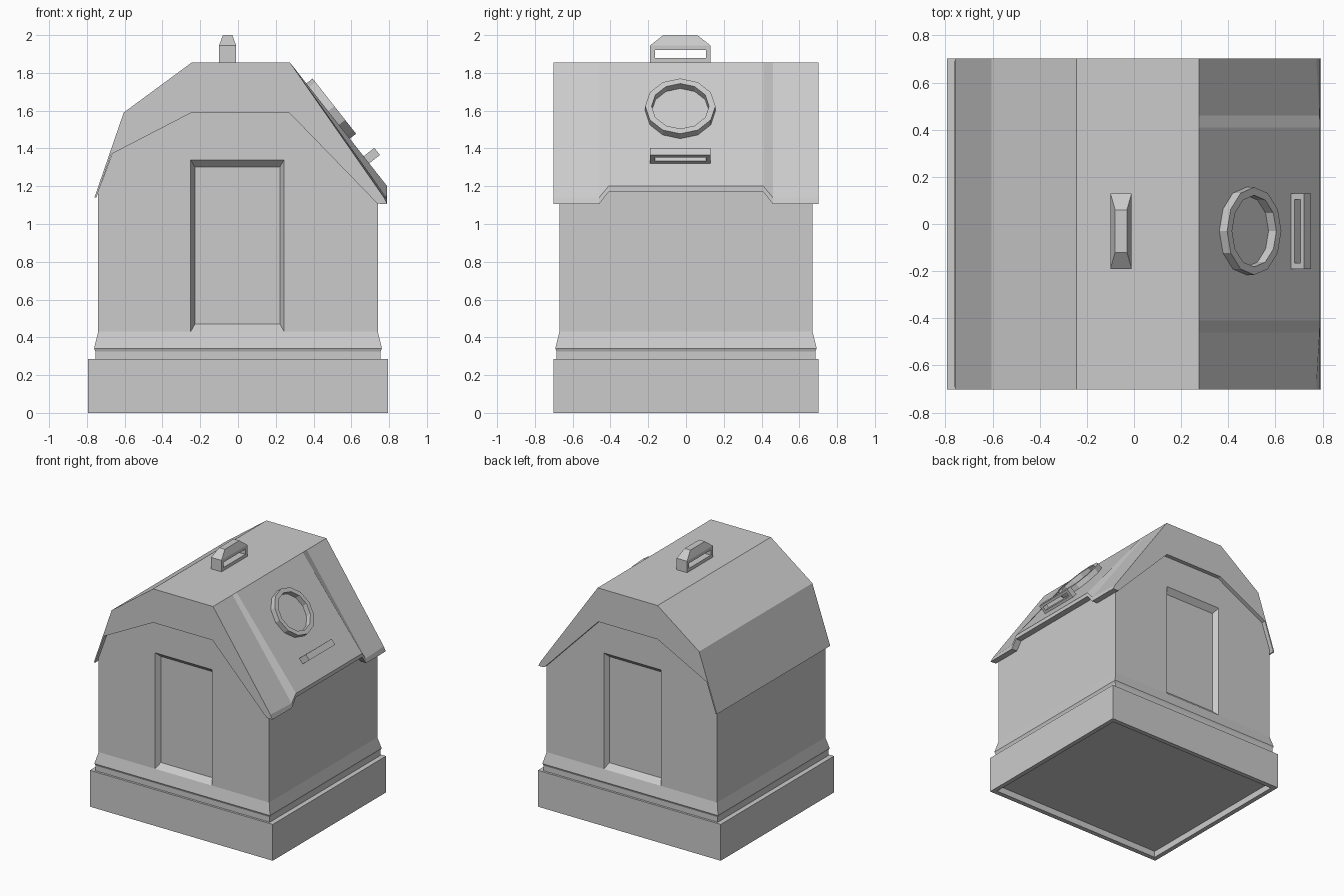
import bpy, bmesh, math
from mathutils import Matrix, Vector

if "Cube" in bpy.data.objects:
    bpy.data.objects.remove(bpy.data.objects["Cube"])


def loft(name, rings):
    """Skin a list of equal-length point rings and cap both ends."""
    bm = bmesh.new()
    vs = [[bm.verts.new(p) for p in r] for r in rings]
    n = len(rings[0])
    for a, b in zip(vs, vs[1:]):
        for i in range(n):
            j = (i + 1) % n
            bm.faces.new((a[i], a[j], b[j], b[i]))
    bm.faces.new(vs[0][::-1])
    bm.faces.new(vs[-1])
    bmesh.ops.recalc_face_normals(bm, faces=bm.faces)
    me = bpy.data.meshes.new(name)
    bm.to_mesh(me)
    bm.free()
    ob = bpy.data.objects.new(name, me)
    bpy.context.collection.objects.link(ob)
    return ob


def rect(x0, x1, y0, y1, z):
    return [(x0, y0, z), (x1, y0, z), (x1, y1, z), (x0, y1, z)]


def sym(hx, hy, z):
    return rect(-hx, hx, -hy, hy, z)


def cut(ob, cutter):
    """Apply a boolean difference and remove the cutter."""
    m = ob.modifiers.new("cut", 'BOOLEAN')
    m.object, m.operation, m.solver = cutter, 'DIFFERENCE', 'EXACT'
    bpy.context.view_layer.update()
    ev = ob.evaluated_get(bpy.context.evaluated_depsgraph_get())
    me = bpy.data.meshes.new_from_object(ev)
    ob.modifiers.clear()
    ob.data = me
    bpy.data.objects.remove(cutter)


# base slab with a shallow recess underneath
loft("base", [sym(.757, .665, .05), sym(.757, .665, 0),
              sym(.793, .702, 0), sym(.793, .702, .285)])

# flared skirt around the foot of the walls
loft("skirt", [sym(.755, .685, .28), sym(.755, .685, .325),
               sym(.762, .692, .342), sym(.74, .67, .43)])

# walls, their top hidden inside the roof
gable = [(-.74, .3), (.74, .3), (.74, 1.17), (.275, 1.61),
         (-.245, 1.61), (-.66, 1.39), (-.74, 1.17)]
walls = loft("walls", [[(x, y, z) for x, z in gable] for y in (-.67, .67)])

# recessed door panels, front and back
for s in (-1, 1):
    def door(x, z0, z1, y):
        return [(-x - .003, y, z0), (x - .003, y, z0), (x - .003, y, z1), (-x - .003, y, z1)]
    cut(walls, loft("door_cutter", [door(.2475, .43, 1.34, s * .75),
                                    door(.2475, .43, 1.34, s * .67),
                                    door(.225, .47, 1.302, s * .63)]))


# roof: one cross-section lofted along y, eave lifted in the middle
def roof_section(y, top_x, lift):
    p = [(-.76, 1.14), (-.605, 1.59), (-.245, 1.855), (.275, 1.855),
         (top_x, 1.14 + lift), (.79, 1.105 + lift * 1.08), (.738, 1.108 + lift * 1.04),
         (.27, 1.59), (-.245, 1.59), (-.67, 1.37), (-.75, 1.14)]
    return [(x, y, z) for x, z in p]


loft("roof", [roof_section(*a) for a in (
    (-.702, .773, 0), (-.46, .787, 0), (-.41, .79, .06),
    (.41, .79, .06), (.46, .787, 0), (.702, .773, 0))])

# carrying handle on the ridge
top_handle = loft("top_handle", [rect(-.1, -.01, -.19, .13, 1.845),
                                 rect(-.1, -.01, -.19, .13, 1.945),
                                 rect(-.08, -.03, -.12, .06, 2.0)])
cut(top_handle, loft("slot_cutter", [rect(-.3, .2, -.165, .105, 1.88),
                                     rect(-.3, .2, -.165, .105, 1.92)]))


# frame lying on the right roof slope: local x runs down, local z points out
down = Vector((.515, 0, -.655)).normalized()
out = Vector((.655, 0, .515)).normalized()


def on_slope(ob, x, y):
    z = 1.855 - (x - .275) * .655 / .515
    m = Matrix((down, Vector((0, 1, 0)), out)).transposed().to_4x4()
    m.translation = (x, y, z)
    ob.data.transform(m)


# slope handle with a slot
slope_handle = loft("slope_handle", [rect(-.024, .024, -.16, .16, -.02),
                                     rect(-.024, .024, -.16, .16, .072)])
cut(slope_handle, loft("slot_cutter", [rect(-.1, .1, -.135, .135, .02),
                                       rect(-.1, .1, -.135, .135, .052)]))
on_slope(slope_handle, .68, -.03)


# twelve-sided round window rim
def circle(r, z):
    return [(r * math.cos(i * math.pi / 6), r * math.sin(i * math.pi / 6), z) for i in range(12)]


rim = loft("window_rim", [circle(.186, -.015), circle(.186, .042)])
cut(rim, loft("rim_cutter", [circle(.152, -.1), circle(.152, .1)]))
on_slope(rim, .477, -.03)
